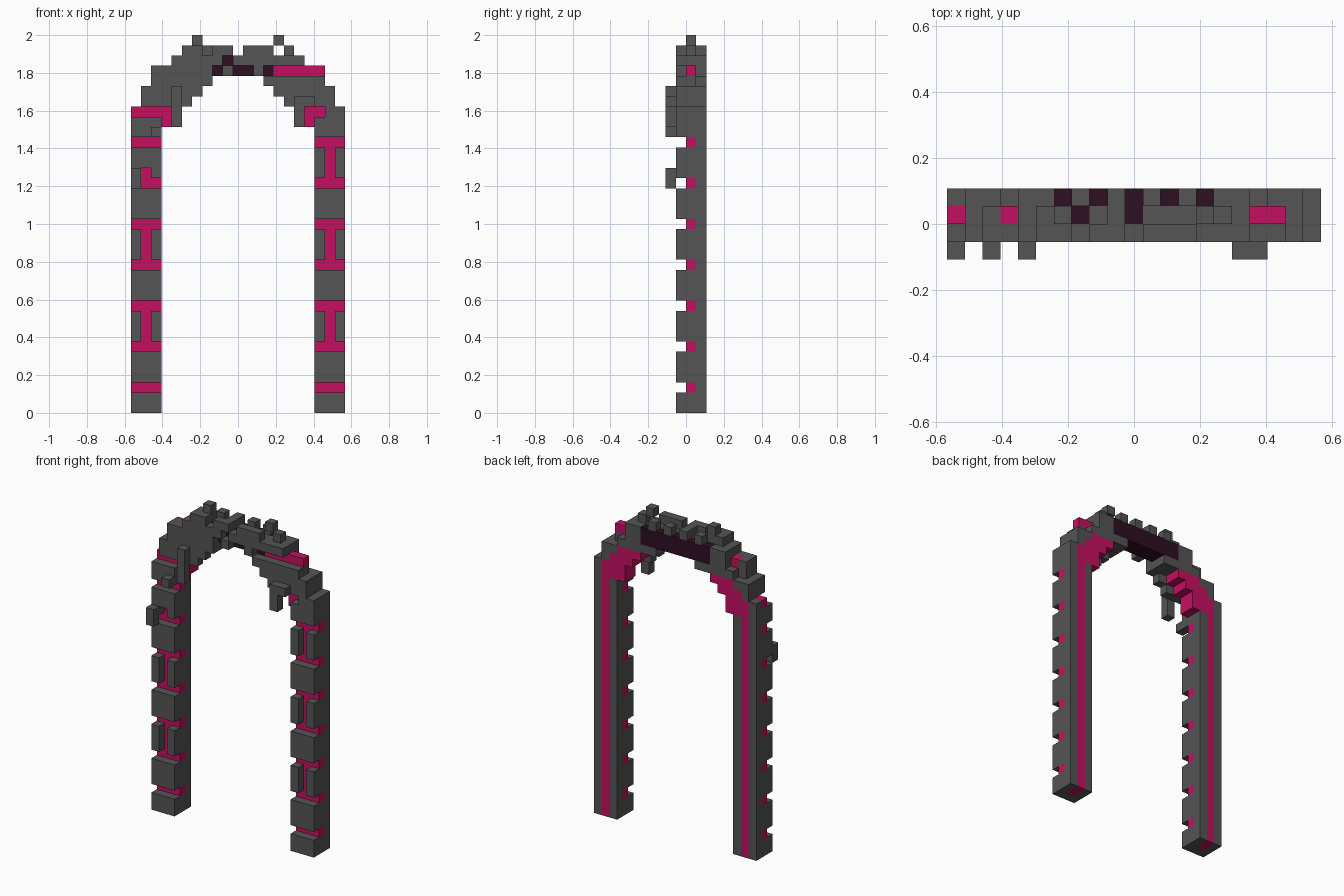
import bpy
import bmesh
from mathutils import Vector

cube = bpy.data.objects.get("Cube")
if cube:
    bpy.data.objects.remove(cube, do_unlink=True)

UNIT = 2 / 37                      # edge of one block; the grid is 21 x 4 x 37
GREY, PINK, PLUM = 0, 1, 2


def material(name, rgb):
    m = bpy.data.materials.new(name)
    m.use_nodes = True
    m.diffuse_color = (*rgb, 1)
    m.node_tree.nodes["Principled BSDF"].inputs["Base Color"].default_value = (*rgb, 1)
    return m


MATERIALS = [material("stone grey", (0.089, 0.089, 0.089)),
             material("bright pink", (0.55, 0.005, 0.12)),
             material("dark plum", (0.027, 0.005, 0.016))]

cells = {}                         # (column, depth, row) -> (part, colour)


def fill(part, colour, x, y, z):
    """Fill an inclusive range of blocks; single numbers are one block."""
    spans = [(v, v) if isinstance(v, int) else v for v in (x, y, z)]
    for i in range(spans[0][0], spans[0][1] + 1):
        for j in range(spans[1][0], spans[1][1] + 1):
            for k in range(spans[2][0], spans[2][1] + 1):
                cells[i, j, k] = (part, colour)


def mirror(span):
    return (20 - span[1], 20 - span[0])


# Legs: grey blocks around a pink core, with pink joints every fourth row
for part, a in (("right_leg", 0), ("left_leg", 18)):
    fill(part, GREY, (a, a + 2), (2, 3), (0, 27))
    fill(part, PINK, a + 1, (2, 3), (0, 27))
    for k in range(2, 27, 4):
        fill(part, PINK, (a, a + 2), 2, k)
    fill(part, GREY, (a, a + 2), 1, (0, 1))
    for k in (3, 11, 19):
        fill(part, GREY, (a, a + 2), 1, (k, k + 2))
    for k in (7, 15, 23):
        fill(part, GREY, a, 1, (k, k + 2))
        fill(part, GREY, a + 2, 1, (k, k + 2))
    fill(part, GREY, (a, a + 2), 1, (27, 28))
fill("right_leg", GREY, 1, 1, (24, 25))
fill("left_leg", GREY, (19, 20), 1, 29)

# Arch sides: per row, the back span and the pink inner band
STEPS = {28: ((0, 3), (1, 3)), 29: ((0, 3), (1, 3)), 30: ((1, 4), (2, 4)),
         31: ((1, 5), (3, 5)), 32: ((3, 7), None), 33: ((4, 7), None),
         34: ((4, 7), None)}
for k, (span, pink) in STEPS.items():
    for flip in (False, True):
        s = mirror(span) if flip else span
        fill("arch", GREY, s, (2, 3), k)
        if pink:
            fill("arch", PINK, mirror(pink) if flip else pink, (2, 3), k)
fill("arch", PINK, (0, 3), 2, 29)
fill("arch", PINK, (17, 18), 2, 29)
fill("arch", GREY, 2, 2, (32, 33))
fill("arch", GREY, 18, 2, 32)
fill("arch", PINK, 3, 2, 33)
fill("arch", PINK, (14, 18), 2, 33)

# Plum panel across the crown
fill("crown_panel", PLUM, (6, 14), 3, (33, 34))
fill("crown_panel", PLUM, (8, 13), 2, 33)
fill("crown_panel", PLUM, (7, 10), 2, 34)
fill("crown_panel", GREY, 8, 2, 34)
fill("crown_panel", GREY, (11, 13), 2, 34)

# Front facing of the arch
FACING = [(30, 1, 5), (31, 1, 6), (32, 2, 7), (33, 2, 7), (34, 4, 8),
          (30, 15, 19), (31, 14, 19), (32, 13, 18), (34, 10, 16),
          (33, 9, 9), (33, 12, 12), (35, 5, 6), (35, 8, 9), (35, 11, 13)]
for k, a, b in FACING:
    fill("arch_facing", GREY, (a, b), 1, k)

# Crest blocks on the top edge
for i in (7, 9, 11, 13):
    fill("crest", GREY, i, 3, 35)
fill("crest", GREY, (5, 6), 2, 35)
fill("crest", GREY, 9, 2, 35)
fill("crest", GREY, 15, 2, 35)
for i in (6, 14):
    fill("crest", GREY, i, 2, 36)

# Loose blocks standing out at the front
fill("front_studs", GREY, 0, 0, (22, 23))
fill("front_studs", GREY, 2, 0, 27)
fill("front_studs", GREY, 4, 0, (28, 31))
fill("front_studs", GREY, 16, 0, (28, 30))
fill("front_studs", GREY, 17, 0, 30)

# Turn each part into a mesh of its exposed block faces
AXES = [Vector(v) for v in ((1, 0, 0), (0, 1, 0), (0, 0, 1))]
for part in sorted({p for p, c in cells.values()}):
    bm = bmesh.new()
    for cell, (owner, colour) in cells.items():
        if owner != part:
            continue
        centre = Vector(cell) + Vector((0.5 - 10.5, 0.5 - 2, 0.5))
        for n in range(3):
            for sign in (1, -1):
                near = list(cell)
                near[n] += sign
                if tuple(near) in cells:
                    continue
                u, v = AXES[(n + 1) % 3] / 2, AXES[(n + 2) % 3] / 2
                mid = centre + AXES[n] * sign / 2
                quad = [mid - u - v, mid + u - v, mid + u + v, mid - u + v][::sign]
                face = bm.faces.new([bm.verts.new(p * UNIT) for p in quad])
                face.material_index = colour
    bmesh.ops.remove_doubles(bm, verts=bm.verts, dist=0.001)
    bmesh.ops.dissolve_limit(bm, angle_limit=0.01, verts=bm.verts, edges=bm.edges,
                             delimit={'MATERIAL'})
    mesh = bpy.data.meshes.new(part)
    bm.to_mesh(mesh)
    bm.free()
    for m in MATERIALS:
        mesh.materials.append(m)
    bpy.context.collection.objects.link(bpy.data.objects.new(part, mesh))
